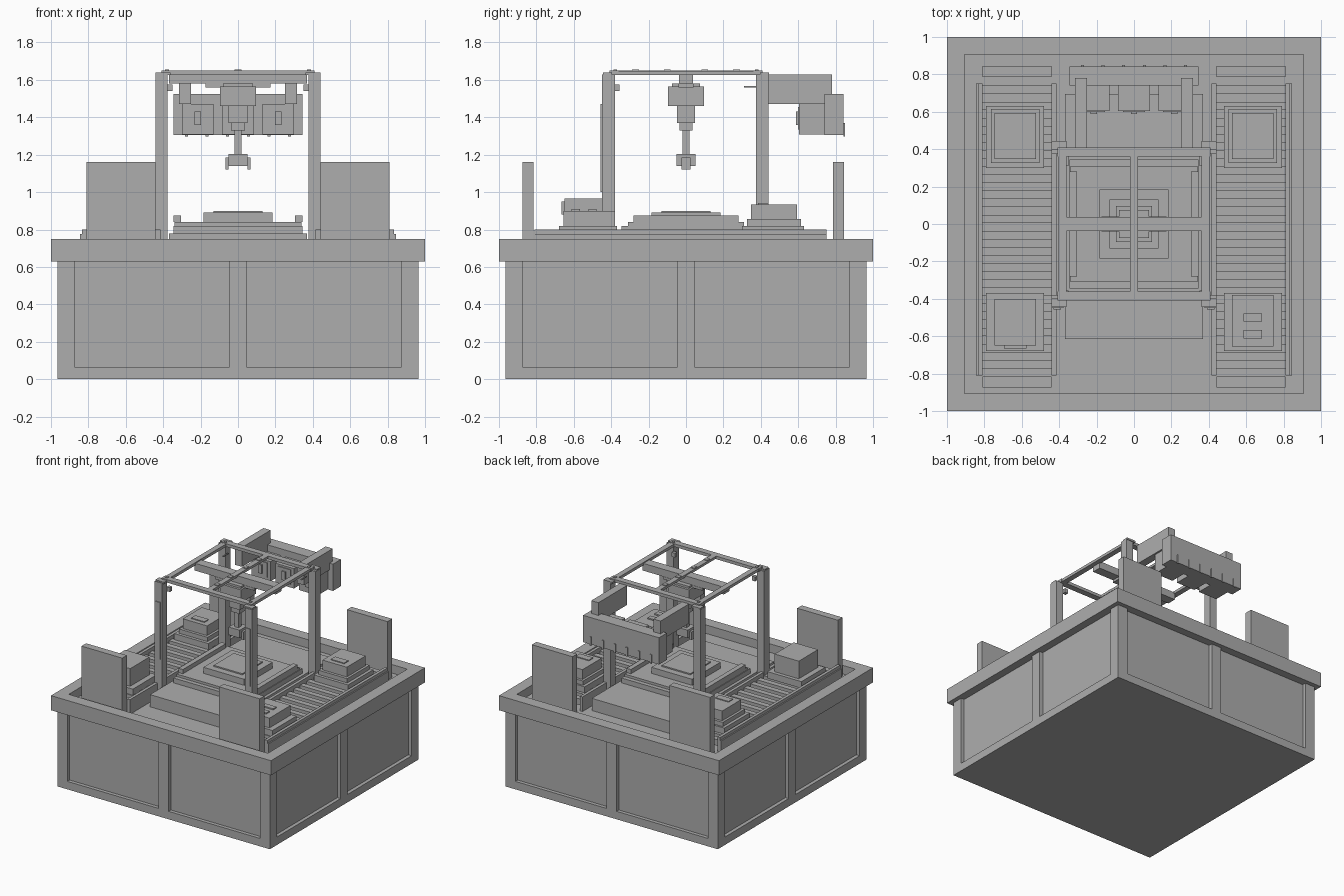
import bpy
import bmesh

default_cube = bpy.data.objects.get("Cube")
if default_cube:
    bpy.data.objects.remove(default_cube, do_unlink=True)

# Single flat colour
grey = bpy.data.materials.new("machine_grey")
grey.use_nodes = True
colour = (.42, .42, .42, 1)
grey.diffuse_color = colour
grey.node_tree.nodes["Principled BSDF"].inputs["Base Color"].default_value = colour


def box(name, x_range, y_range, z_range):
    """Axis-aligned box spanning three (low, high) ranges."""
    spans = (x_range, y_range, z_range)
    shape = bmesh.new()
    bmesh.ops.create_cube(shape, size=1)
    for vert in shape.verts:
        vert.co = [high if side > 0 else low for side, (low, high) in zip(vert.co, spans)]
    mesh = bpy.data.meshes.new(name)
    shape.to_mesh(mesh)
    shape.free()
    mesh.materials.append(grey)
    part = bpy.data.objects.new(name, mesh)
    bpy.context.collection.objects.link(part)
    return part


def about(half, centre=0):
    """Range of the given half width around a centre."""
    return (centre - half, centre + half)


def flip(span):
    return (-span[1], -span[0])


def pair_x(name, x_range, y_range, z_range):
    box("left_" + name, x_range, y_range, z_range)
    box("right_" + name, flip(x_range), y_range, z_range)


def pair_y(name, x_range, y_range, z_range):
    box("back_" + name, x_range, y_range, z_range)
    box("front_" + name, x_range, flip(y_range), z_range)


# Cabinet: inset core, with stiles and bottom rails framing two panels per side
face, panel, stile = .965, .935, .875
cabinet_height = (0, .64)
box("cabinet_core", about(panel), about(panel), cabinet_height)
for side in ("left", "right"):
    span = (stile, face) if side == "left" else (-face, -stile)
    pair_y(side + "_corner_stile", span, (stile, face), cabinet_height)
pair_y("centre_stile", about(.045), (panel, face), cabinet_height)
pair_x("centre_stile", (panel, face), about(.045), cabinet_height)
pair_y("bottom_rail", about(stile), (panel, face), (0, .065))
pair_x("bottom_rail", (panel, face), about(stile), (0, .065))

# Table top: sunken floor inside a raised rim
floor, rim = .68, (.63, .75)
box("table_floor", about(.95), about(.95), (.632, floor))
pair_y("table_rim", about(1), (.905, 1), rim)
pair_x("table_rim", (.905, 1), about(.905), rim)

# Conveyors on both sides, with end boards
conveyor_length = (-.81, .75)
pair_x("conveyor_outer_rail", (.81, .835), conveyor_length, (floor, .8))
pair_x("conveyor_outer_lip", (.835, .845), conveyor_length, (floor, .775))
pair_x("conveyor_inner_rail", (.415, .44), conveyor_length, (floor, .8))
for index in range(18):
    centre = -.75 + index * .0863
    pair_x("conveyor_slat", (.44, .81), about(.0225, centre), (.72, .77))
pair_x("front_end_board", (.44, .81), (-.875, -.815), (floor, 1.16))
pair_x("back_end_board", (.44, .81), (.785, .845), (floor, 1.16))

# Trays and the workpieces they carry
lane = .635
pair_x("back_tray", about(.155, lane), (.3, .63), (.765, .82))
pair_x("back_tray_step", about(.13, lane), (.325, .615), (.82, .855))
pair_x("back_workpiece", about(.11, lane), (.348, .594), (.85, .935))
pair_x("back_workpiece_plate", about(.06, lane), (.385, .44), (.935, .942))
pair_x("front_tray", about(.155, lane), (-.68, -.37), (.765, .82))
box("front_right_workpiece", about(.11, -lane), (-.65, -.4), (.82, .965))
box("front_right_handle", about(.06, -lane), (-.665, -.65), (.88, .95))
box("front_left_workpiece", about(.11, lane), (-.655, -.38), (.82, .9))
for centre in (-.5, -.59):
    box("front_left_slot_plate", about(.05, lane), about(.022, centre), (.9, .91))

# Central bed and stepped work platform
box("machine_bed", about(.37), (-.615, .695), (floor, .78))
box("platform_base", about(.345), about(.345), (.78, .82))
box("platform_step", about(.34), about(.31), (.82, .84))
box("platform_block", about(.185), about(.185), (.84, .89))
box("platform_top", about(.13), about(.13), (.89, .9))
pair_x("platform_guide", (.305, .345), about(.28), (.84, .875))

# Gantry posts and top frame
for name, depth in (("front_post", (-.45, -.38)), ("back_post", (.375, .44))):
    pair_x(name, (.378, .442), depth, (floor, 1.63))
pair_x("front_post_strip", (.39, .43), (-.457, -.45), (1, 1.47))
pair_x("post_bracket", (.35, .38), (-.385, -.355), (1.54, 1.575))
pair_x("sensor_rod", (.35, .36), (.31, .38), (1.56, 1.568))
pair_y("frame_beam", about(.41), (.36, .41), (1.625, 1.65))
pair_x("frame_beam", (.36, .405), about(.36), (1.625, 1.648))
for corner in (-.42, .42):
    pair_x("post_cap", (.36, .44), about(.025, corner), (1.625, 1.64))
    pair_x("corner_bolt", about(.01, .38), about(.01, corner * .9), (1.65, 1.655))
box("cross_beam", about(.37), about(.038), (1.58, 1.64))
box("long_beam", about(.022), about(.36), (1.63, 1.65))
for spot in (.1, .27):
    pair_y("beam_bolt", about(.018), about(.018, spot), (1.65, 1.656))

# Spindle and gripper hanging from the cross beam: half width, half depth, heights
for name, half_x, half_y, heights in (
    ("carriage_plate", .175, .04, (1.56, 1.58)),
    ("spindle_cap", .08, .075, (1.555, 1.582)),
    ("spindle_block", .095, .095, (1.46, 1.565)),
    ("spindle_body", .05, .048, (1.37, 1.46)),
    ("spindle_nose", .038, .036, (1.33, 1.37)),
    ("spindle_rod", .018, .02, (1.2, 1.33)),
    ("gripper_head", .05, .05, (1.14, 1.205)),
):
    box(name, about(half_x), about(half_y), heights)
pair_x("gripper_finger", (.05, .068), about(.025), (1.12, 1.185))

# Tool magazine on two arms behind the gantry
pair_x("magazine_arm", (.25, .315), (.41, .78), (1.47, 1.63))
box("magazine_case", about(.345), (.74, .843), (1.305, 1.525))
for name, centre in (("right", -.215), ("middle", 0), ("left", .215)):
    box(name + "_tool_pocket", about(.085, centre), (.605, .74), (1.307, 1.47))
    box(name + "_pocket_panel", about(.06, centre), (.598, .605), (1.335, 1.455))
    box(name + "_pocket_latch", about(.017, centre), (.588, .598), (1.358, 1.43))
for index in range(6):
    box("case_rib", about(.008, (index - 2.5) * .11), (.843, .85), (1.297, 1.37))
